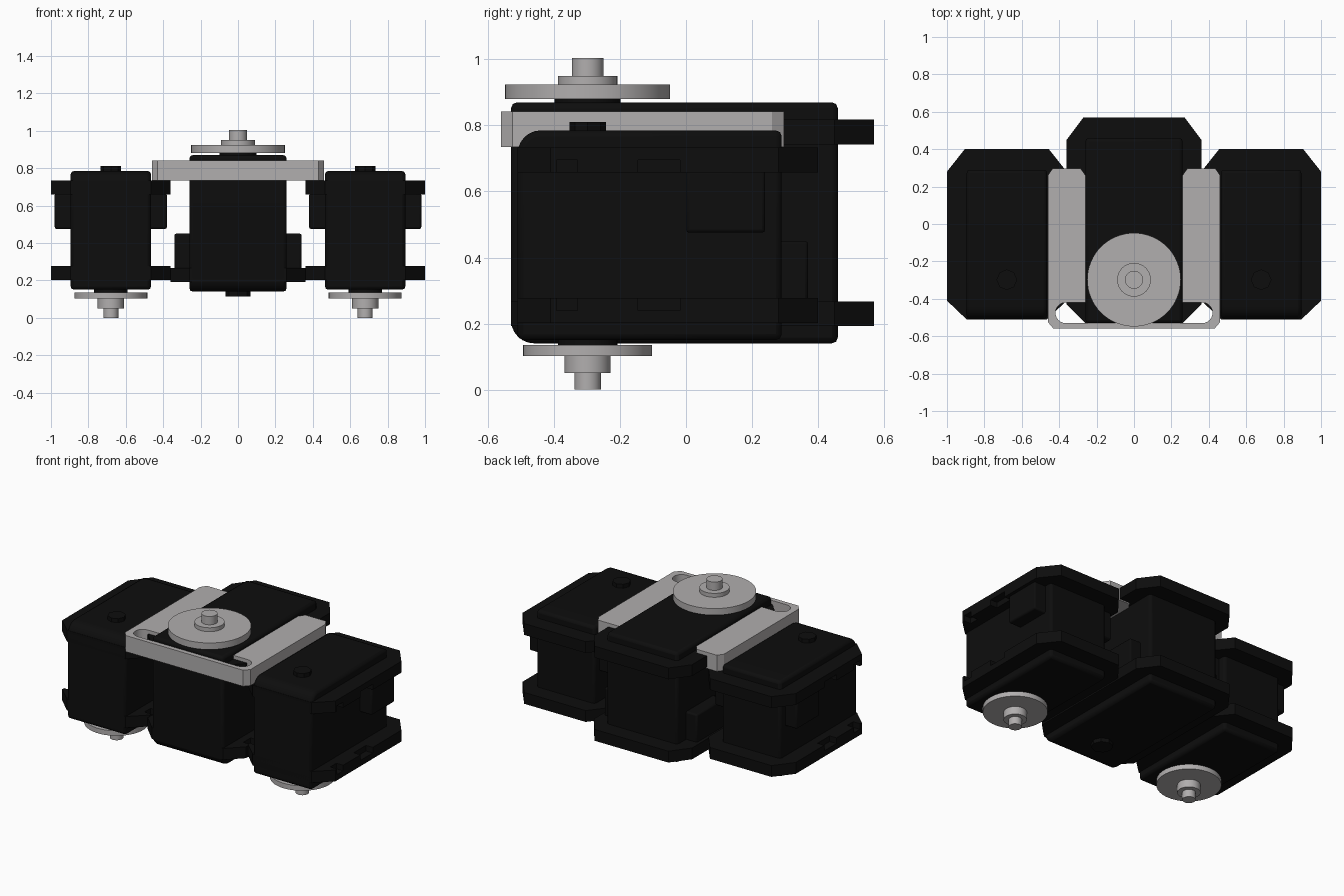
import bpy, bmesh, math
from mathutils import Vector

cube = bpy.data.objects.get("Cube")
if cube:
    bpy.data.objects.remove(cube, do_unlink=True)


def material(name, rgb):
    m = bpy.data.materials.new(name)
    m.diffuse_color = (*rgb, 1)
    m.use_nodes = True
    b = m.node_tree.nodes["Principled BSDF"]
    b.inputs["Base Color"].default_value = (*rgb, 1)
    b.inputs["Roughness"].default_value = 0.6
    return m


BLACK = material("black plastic", (0.004, 0.004, 0.004))
METAL = material("light grey metal", (0.44, 0.425, 0.425))


def prism(name, pts, lo, hi, mat, axis="z", bevel=0.0):
    """Extrude a closed outline: (x, y) along z, or (y, z) along x."""
    lo, hi = min(lo, hi), max(lo, hi)
    bm = bmesh.new()
    place = (lambda p: (p[0], p[1], lo)) if axis == "z" else (lambda p: (lo, p[0], p[1]))
    face = bm.faces.new([bm.verts.new(place(p)) for p in pts])
    ext = bmesh.ops.extrude_face_region(bm, geom=[face])
    move = Vector((0, 0, hi - lo)) if axis == "z" else Vector((hi - lo, 0, 0))
    bmesh.ops.translate(bm, vec=move, verts=[v for v in ext["geom"] if isinstance(v, bmesh.types.BMVert)])
    bmesh.ops.recalc_face_normals(bm, faces=bm.faces[:])
    mesh = bpy.data.meshes.new(name)
    bm.to_mesh(mesh)
    bm.free()
    ob = bpy.data.objects.new(name, mesh)
    bpy.context.collection.objects.link(ob)
    mesh.materials.append(mat)
    if bevel:
        mod = ob.modifiers.new("Bevel", "BEVEL")
        mod.width, mod.segments = bevel, 2
        mod.limit_method, mod.angle_limit = "ANGLE", math.radians(40)
    bpy.ops.object.select_all(action="DESELECT")
    ob.select_set(True)
    bpy.context.view_layer.objects.active = ob
    bpy.ops.object.shade_smooth_by_angle(angle=math.radians(30))
    return ob


def disc(name, x, y, r, lo, hi, mat, n=64):
    pts = [(x + r * math.cos(2 * math.pi * i / n), y + r * math.sin(2 * math.pi * i / n)) for i in range(n)]
    return prism(name, pts, lo, hi, mat)


def flange_outline(cx, w, f, y0, y2, notches=()):
    """Octagonal mounting plate, optionally with notched sides."""
    side = [(w, y0), (f, y0 + 0.1)]
    for a, b in notches:
        ya, yb = y0 + a * (y2 - y0), y0 + b * (y2 - y0)
        side += [(f, ya), (f - 0.05, ya), (f - 0.05, yb), (f, yb)]
    side += [(f, y2 - 0.12), (w + 0.01, y2)]
    return [(cx + x, y) for x, y in side] + [(cx - x, y) for x, y in reversed(side)]


def servo(name, cx, w, f, y0, y1, y2, z_horn, z_bump, bulge, horn):
    d = 1 if z_bump > z_horn else -1          # direction from horn to rear cap
    # Body, with the front edge of the rear cap rounded
    r = 0.07
    pts = [(y1, z_bump), (y1, z_horn), (y0, z_horn)]
    for i in range(7):
        a = math.radians(15 * i)
        pts.append((y0 + r - r * math.cos(a), z_bump - d * r * (1 - math.sin(a))))
    prism(name + "_body", pts, cx - w, cx + w, BLACK, "x", 0.018)
    # Mounting flanges near both ends
    for end, z, s in (("horn", z_horn, d), ("rear", z_bump, -d)):
        a, b, c = z + s * 0.052, z + s * 0.09, z + s * 0.127
        prism(f"{name}_{end}_flange", flange_outline(cx, w, f, y0, y2), a, b, BLACK)
        prism(f"{name}_{end}_flange_lugs",
              flange_outline(cx, w, f, y0, y2, ((0.13, 0.2), (0.4, 0.54))), b, c, BLACK)
    # Side bulges next to the rear flange
    b0, b1 = bulge
    g = f - 0.02
    prism(name + "_side_bulge", [(cx - g, b0), (cx + g, b0), (cx + g, b1), (cx - g, b1)],
          z_bump - d * 0.12, z_bump - d * 0.31, BLACK, "z", 0.01)
    # Rear pivot boss and horn collar
    yc = -0.298
    disc(name + "_rear_boss", cx, yc, 0.055 * w / 0.215, z_bump - d * 0.01, z_bump + d * 0.026, BLACK, 8)
    collar, steps = horn
    disc(name + "_collar", cx, yc, collar, z_horn + d * 0.01, steps[0][1], BLACK)
    # Horn disc, hub and shaft
    for part, (rad, lo, hi) in zip(("horn_disc", "horn_hub", "horn_shaft"), steps):
        disc(f"{name}_{part}", cx, yc, rad, lo, hi, METAL)


# Two outer servos with their horns below
side_horn = (0.09, [(0.195, 0.135, 0.102), (0.07, 0.102, 0.05), (0.04, 0.05, 0.0)])
for label, s in (("left", 1), ("right", -1)):
    servo(label + "_servo", s * 0.68, 0.215, 0.32, -0.51, 0.29, 0.40,
          0.15, 0.785, (0.0, 0.24), side_horn)

# Larger central servo with its horn on top
servo("centre_servo", 0, 0.26, 0.36, -0.53, 0.46, 0.57, 0.87, 0.14, (0.08, 0.37),
      (0.1, [(0.25, 0.88, 0.924), (0.09, 0.924, 0.95), (0.048, 0.95, 1.005)]))

# U-shaped bracket with a rounded slot at each front corner
half = [(0.26, -0.42)]
half += [(0.365 + 0.055 * math.cos(math.radians(a)), -0.475 + 0.055 * math.sin(math.radians(a)))
         for a in range(90, -91, -15)]
outer = [(0.43, -0.56), (0.46, -0.525), (0.46, 0.26), (0.435, 0.297), (0.285, 0.297), (0.26, 0.26)]
right_side = outer + half
left_side = [(-x, y) for x, y in reversed(right_side)]
prism("bracket", right_side + left_side, 0.735, 0.842, METAL)
